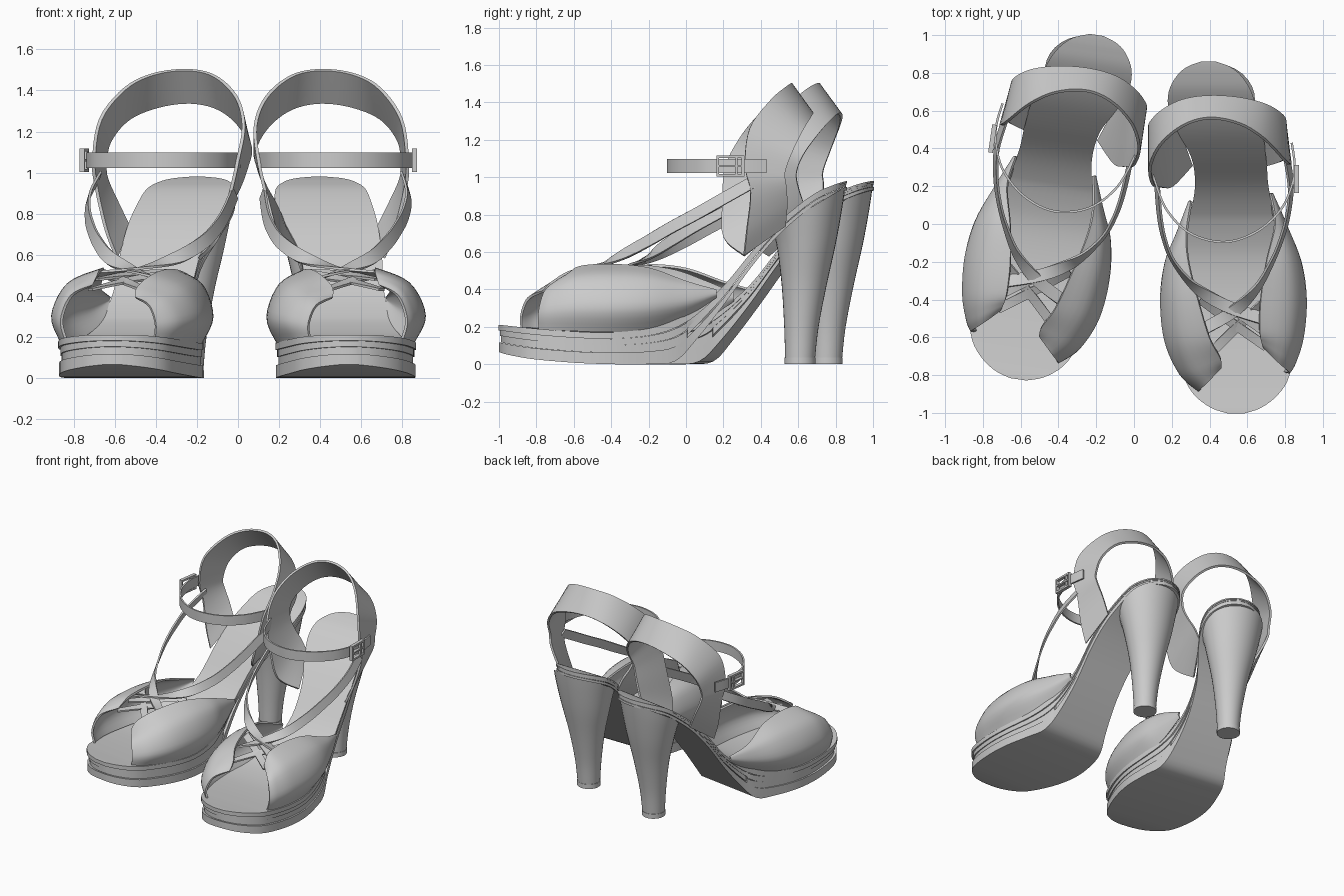
import bpy, bmesh, math
from mathutils import Vector, Matrix

if "Cube" in bpy.data.objects:
    bpy.data.objects.remove(bpy.data.objects["Cube"])

grey = bpy.data.materials.new("plain_grey")
grey.use_nodes = True
COLOUR = (0.6, 0.6, 0.6, 1)
grey.diffuse_color = COLOUR
grey.node_tree.nodes["Principled BSDF"].inputs["Base Color"].default_value = COLOUR

# Placement of the second shoe: mirrored, then turned outward
SECOND = (Matrix.Translation((-0.403, 0.09, 0)) @ Matrix.Rotation(math.radians(-8.4), 4, "Z")
          @ Matrix.Translation((0.465, 0.07, 0)) @ Matrix.Scale(-1, 4, (1, 0, 0)))


def spline(points, steps):
    """Catmull-Rom samples through points of any dimension."""
    out, last = [], len(points) - 1
    for i in range(last):
        a, b, c, d = (points[max(0, min(last, i + k))] for k in (-1, 0, 1, 2))
        for s in range(steps):
            t = s / steps
            out.append([q + t / 2 * (r - p + t * (2 * p - 5 * q + 4 * r - e + t * (3 * (q - r) + e - p)))
                        for p, q, r, e in zip(a, b, c, d)])
    return out + [list(points[-1])]


def finish(bm, name, thick=0, angle=40):
    """Turn a bmesh into the left part and its mirrored right twin."""
    bmesh.ops.recalc_face_normals(bm, faces=bm.faces)
    mesh = bpy.data.meshes.new(name)
    bm.to_mesh(mesh)
    bm.free()
    mesh.materials.append(grey)
    twin = mesh.copy()
    twin.transform(SECOND)
    twin.flip_normals()
    for side, data in (("left", mesh), ("right", twin)):
        obj = bpy.data.objects.new(f"{side}_{name}", data)
        bpy.context.collection.objects.link(obj)
        bpy.ops.object.select_all(action="DESELECT")
        obj.select_set(True)
        bpy.context.view_layer.objects.active = obj
        if thick:
            mod = obj.modifiers.new("thickness", "SOLIDIFY")
            mod.thickness, mod.offset = thick, 0
            bpy.ops.object.modifier_apply(modifier=mod.name)
        bpy.ops.object.shade_smooth_by_angle(angle=math.radians(angle))


def loft(name, rings, closed=True, thick=0, angle=40):
    bm = bmesh.new()
    rows = [[bm.verts.new(p) for p in ring] for ring in rings]
    n = len(rows[0])
    for a, b in zip(rows, rows[1:]):
        for i in range(n if closed else n - 1):
            j = (i + 1) % n
            bm.faces.new((a[i], a[j], b[j], b[i]))
    if closed:
        bm.faces.new(rows[0])
        bm.faces.new(rows[-1])
    finish(bm, name, thick, angle)


def strap(name, path, width, facing, steps=8):
    """Flat ribbon; facing gives the outward direction at a point."""
    pts = [Vector(p) for p in spline(path, steps)]
    rings = []
    for i, p in enumerate(pts):
        along = pts[min(i + 1, len(pts) - 1)] - pts[max(i - 1, 0)]
        across = along.cross(facing(p)).normalized() * width / 2
        rings.append((p - across, p + across))
    loft(name, rings, False, 0.012)


# Layered sole: y, inner x, outer x, top z, bottom z
SOLE = [(-1.0, .50, .58, .21, .065), (-.97, .41, .67, .208, .055), (-.9, .32, .76, .2, .04),
        (-.8, .265, .82, .19, .025), (-.6, .205, .86, .175, .008), (-.4, .185, .86, .17, 0),
        (-.2, .215, .82, .19, 0), (-.06, .26, .78, .235, .015), (.05, .30, .74, .295, .125),
        (.2, .325, .71, .42, .315), (.35, .305, .70, .60, .52), (.48, .235, .68, .745, .675),
        (.6, .185, .65, .85, .785), (.7, .185, .62, .92, .86), (.78, .225, .57, .955, .9),
        (.83, .28, .51, .972, .92), (.86, .36, .43, .98, .93)]
stations = spline(SOLE, 4)
LAYERS = [("outsole", 0, .36, 0), ("lower_platform", .36, .6, .012),
          ("upper_platform", .6, .8, .006), ("insole", .8, 1, -.003)]
for name, low, high, inset in LAYERS:
    rings = []
    for y, xl, xr, zt, zb in stations:
        lo, hi = zb + (zt - zb) * low, zb + (zt - zb) * high
        # the steps between layers shrink where the sole gets thin
        step = inset * max(.35, min(1, (zt - zb - .08) / .05))
        slide = step if y < 0 else -step
        rings.append([(xl + step, y + slide, lo), (xr - step, y + slide, lo),
                      (xr - step, y + slide, hi), (xl + step, y + slide, hi)])
    loft(name, rings)

# Tapered heel: height, centre x, y, half width, half depth, tilt of the ring
HEEL = [(.03, .41, .61, .08, .08, 0), (.2, .41, .617, .095, .092, 0),
        (.42, .41, .632, .13, .12, .02), (.62, .412, .645, .178, .155, .12),
        (.76, .415, .652, .21, .182, .36), (.83, .415, .655, .226, .197, .6)]
rings = []
for z, x, y, w, d, tilt in spline(HEEL, 4):
    ring = []
    for k in range(32):
        a = math.tau * k / 32
        dy = d * math.sin(a)
        ring.append((x + w * math.cos(a), y + dy, z + tilt * dy))
    rings.append(ring)
loft("heel", rings)
loft("heel_tip", [[(.41 + .083 * math.cos(math.tau * k / 32), .61 + .083 * math.sin(math.tau * k / 32), z)
                   for k in range(32)] for z in (0, .035)])

# Bulging vamp panels: y, edge x, bulge x, top x, bottom z, top z, slant of the section
OUTER = [(.16, .715, .73, .722, .36, .395, 0), (0, .75, .80, .745, .26, .44, 0),
         (-.2, .81, .88, .70, .19, .51, 0), (-.4, .85, .908, .67, .175, .53, 0),
         (-.6, .85, .892, .665, .18, .52, .04), (-.73, .825, .852, .675, .185, .485, .11),
         (-.785, .80, .82, .69, .19, .45, .13)]
INNER = [(.12, .305, .295, .305, .34, .38, 0), (-.05, .265, .23, .28, .225, .45, 0),
         (-.2, .225, .17, .29, .185, .5, 0), (-.4, .195, .145, .34, .17, .525, 0),
         (-.62, .215, .168, .40, .175, .5, .02), (-.79, .275, .245, .458, .19, .44, .08),
         (-.88, .35, .345, .46, .195, .39, .12)]
for name, rows in (("outer_vamp", OUTER), ("inner_vamp", INNER)):
    rings = []
    for y, xe, xo, xi, zb, zt, slant in spline(rows, 6):
        h = zt - zb
        section = [(xe, y, zb), (xo, y, zb + .36 * h), (.68 * xo + .32 * xi, y + .3 * slant, zb + .8 * h),
                   (xi, y + slant, zt)]
        rings.append(spline(section, 5))
    loft(name, rings, False, 0.014, 50)

# Wide heel sling: upper edge then lower edge, from the outer tail to the inner tail
SLING = [(.71, .31, .585, .685, .53, .74), (.765, .325, .72, .745, .54, .86), (.815, .345, .92, .79, .535, .96),
         (.825, .315, 1.06, .80, .53, 1.03), (.795, .34, 1.26, .785, .575, 1.15), (.69, .45, 1.41, .70, .63, 1.26),
         (.56, .53, 1.48, .56, .665, 1.32), (.4, .56, 1.5, .4, .675, 1.34), (.26, .52, 1.47, .26, .655, 1.31),
         (.14, .42, 1.37, .15, .60, 1.23), (.085, .30, 1.23, .085, .53, 1.12), (.10, .21, 1.06, .10, .49, 1.02),
         (.14, .195, .88, .135, .50, .93), (.20, .20, .68, .18, .52, .85), (.305, .31, .58, .225, .53, .75)]
rings = [[[a + (b - a) * t for a, b in zip(r[:3], r[3:])] for t in (0, .5, 1)] for r in spline(SLING, 5)]
loft("heel_sling", rings, False, 0.016)


def over_foot(p):
    return Vector((p.x - .48, 0, .13))


def over_toes(p):
    return Vector((p.x - .53, -.12, .25))


# Long crossing instep straps
strap("outer_instep_strap", [(.805, .37, .98), (.83, .2, .885), (.815, .05, .80), (.78, -.08, .73), (.73, -.2, .66),
                             (.65, -.34, .585), (.53, -.46, .53), (.38, -.55, .48)], .065, over_foot)
strap("inner_instep_strap", [(.12, .24, .90), (.135, .05, .80), (.16, -.08, .73), (.21, -.2, .66),
                             (.32, -.33, .585), (.48, -.43, .535), (.68, -.50, .505)], .065, over_foot)

# Short lattice straps between the vamp panels
LATTICE = [((.35, -.40, .505), (.53, -.53, .475), (.70, -.65, .43)),
           ((.41, -.68, .42), (.53, -.56, .465), (.68, -.42, .51)),
           ((.33, -.34, .51), (.52, -.45, .505), (.68, -.56, .48))]
for i, path in enumerate(LATTICE):
    strap(f"lattice_strap_{i + 1}", path, .05, over_toes)

# Ankle strap, running past the buckle
strap("ankle_strap", [(.10, .26, 1.06), (.17, .08, 1.06), (.30, -.05, 1.06), (.48, -.095, 1.06), (.65, -.04, 1.06),
                      (.78, .08, 1.06), (.84, .22, 1.06), (.85, .32, 1.06), (.835, .43, 1.06)], .075,
      lambda p: p - Vector((.46, .32, 1.06)))

# Buckle frame, prong and keeper
bm = bmesh.new()
BARS = [(.17, 1.06, .014, .11), (.305, 1.06, .014, .11), (.238, 1.11, .148, .014), (.238, 1.01, .148, .014),
        (.235, 1.06, .13, .01), (.27, 1.06, .012, .09)]
for y, z, dy, dz in BARS:
    bmesh.ops.create_cube(bm, size=1, matrix=Matrix.Translation((.86, y, z)) @ Matrix.Diagonal((.025, dy, dz, 1)))
finish(bm, "buckle")
